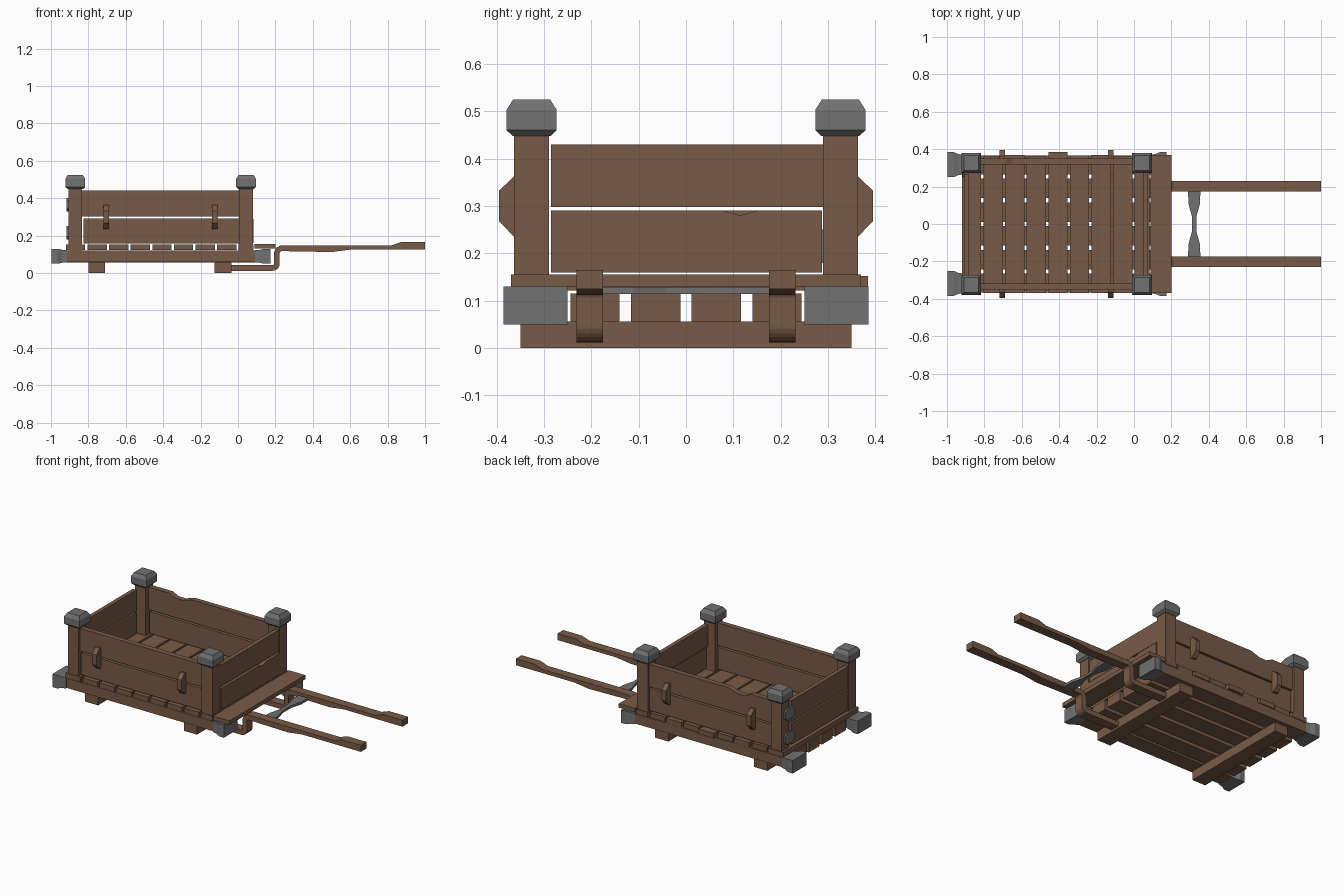
import bpy, bmesh, math
from mathutils import Vector

if "Cube" in bpy.data.objects:
    bpy.data.objects.remove(bpy.data.objects["Cube"], do_unlink=True)


def material(name, rgb):
    m = bpy.data.materials.new(name)
    m.use_nodes = True
    m.diffuse_color = (*rgb, 1)
    m.node_tree.nodes["Principled BSDF"].inputs["Base Color"].default_value = (*rgb, 1)
    return m


WOOD = material("brown wood", (0.19, 0.105, 0.063))
IRON = material("grey iron", (0.165, 0.165, 0.165))


def loft(name, rings, mat):
    """Closed solid through a list of equal-length point rings."""
    bm = bmesh.new()
    loops = [[bm.verts.new(p) for p in ring] for ring in rings]
    n = len(loops[0])
    for a, b in zip(loops, loops[1:]):
        for i in range(n):
            bm.faces.new((a[i], a[(i + 1) % n], b[(i + 1) % n], b[i]))
    bm.faces.new(loops[0][::-1])
    bm.faces.new(loops[-1])
    bmesh.ops.recalc_face_normals(bm, faces=bm.faces)
    mesh = bpy.data.meshes.new(name)
    bm.to_mesh(mesh)
    bm.free()
    mesh.materials.append(mat)
    obj = bpy.data.objects.new(name, mesh)
    bpy.context.collection.objects.link(obj)
    return obj


def prism(name, outline, axis, lo, hi, mat=WOOD):
    """Extrude a 2D outline along an axis from lo to hi."""
    def place(p, d):
        q = list(p)
        q.insert("xyz".index(axis), d)
        return Vector(q)
    return loft(name, [[place(p, d) for p in outline] for d in (lo, hi)], mat)


def rect(a0, a1, b0, b1):
    return [(a0, b0), (a1, b0), (a1, b1), (a0, b1)]


def box(name, x, y, z, mat=WOOD):
    return prism(name, rect(*x, *y), "z", *z, mat)


def span(s, a, b):
    """Range mirrored by the sign s."""
    return tuple(sorted((s * a, s * b)))


def arc(cx, cz, r, start, end, steps=6):
    angles = [math.radians(start + (end - start) * i / steps) for i in range(steps + 1)]
    return [(cx + r * math.cos(t), cz + r * math.sin(t)) for t in angles]


# Cross skids under the bed
for x in (-0.8, -0.125):
    box("skid", (x, x + 0.09), (-0.35, 0.35), (0, 0.056))

# Lengthwise bed boards
for y in (-0.192, -0.064, 0.064, 0.192):
    box("bed_board", (-0.92, 0.09), (y - 0.052, y + 0.052), (0.056, 0.115))

# Cross floor planks with slightly uneven ends
ends = (0.368, 0.36, 0.37, 0.364, 0.384, 0.366, 0.37, 0.362)
for i, end in enumerate(ends):
    x = -0.92 + i * 0.1155
    box("floor_plank", (x, x + 0.103), (-0.368, end), (0.122, 0.152))
box("floor_plank", (0.004, 0.082), (-0.368, 0.368), (0.122, 0.152))
box("front_lip", (0.088, 0.2), (-0.37, 0.37), (0.13, 0.155))

# Handle side profile: low run, upward bend, long grip
handle = ([(-0.1, 0.012)] + arc(0.185, 0.05, 0.038, -90, 0)
          + arc(0.235, 0.105, 0.012, 180, 90)[0:]
          + [(0.5, 0.112), (0.6, 0.125), (1, 0.125), (1, 0.165), (0.87, 0.165), (0.82, 0.147)]
          + arc(0.235, 0.105, 0.042, 90, 180)
          + arc(0.185, 0.05, 0.008, 0, -90) + [(-0.1, 0.042)])

for s in (-1, 1):
    box("side_rail", (-0.925, 0.095), span(s, 0.265, 0.367), (0.06, 0.12))

    # Side wall boards, the back one chipped on its top edge
    box("side_lower_board", (-0.825, 0.005), span(s, 0.318, 0.35), (0.158, 0.292))
    top = [(-0.835, 0.303), (0.01, 0.303), (0.01, 0.442)]
    if s > 0:
        top += [(-0.54, 0.442), (-0.6, 0.422), (-0.65, 0.422), (-0.69, 0.442)]
    prism("side_upper_board", top + [(-0.835, 0.442)], "y", *span(s, 0.318, 0.35))

    # Side lugs
    for x in (-0.705, -0.125):
        lug = [(s * y, z) for y, z in
               ((0.345, 0.235), (0.363, 0.235), (0.395, 0.268),
                (0.395, 0.332), (0.363, 0.363), (0.345, 0.363))]
        prism("side_lug", lug, "x", x - 0.015, x + 0.015)

    prism("pull_handle", handle, "y", *span(s, 0.175, 0.231))

    # Corner posts with chamfered iron caps
    for x in (-0.87, 0.043):
        y = s * 0.326
        box("corner_post", (x - 0.037, x + 0.037), (y - 0.037, y + 0.037), (0.1, 0.455))
        rings = []
        for r, z in ((0.04, 0.448), (0.053, 0.46), (0.053, 0.503), (0.039, 0.525)):
            rings.append([(a, b, z) for a, b in rect(x - r, x + r, y - r, y + r)])
        loft("post_cap", rings, IRON)

    # Flared iron ends on the rails
    for x, d in ((-0.915, -1), (0.09, 1)):
        rings = []
        for step, grow in ((0, 0), (0.025, 0.004), (0.05, 0.015), (0.083, 0.015)):
            rings.append([(x + d * step, y, z) for y, z in
                          rect(*span(s, 0.265 - grow, 0.37 + grow),
                               0.057 - grow / 2, 0.122 + grow / 2)])
        loft("rail_end_cap", rings, IRON)

# End walls
box("rear_lower_board", (-0.907, -0.882), (-0.285, 0.268), (0.16, 0.29))
box("rear_upper_board", (-0.907, -0.882), (-0.285, 0.268), (0.3, 0.43))
chipped = [(-0.285, 0.16), (0.287, 0.16), (0.287, 0.29), (0.15, 0.29),
           (0.115, 0.28), (0.08, 0.29), (-0.285, 0.29)]
prism("front_lower_board", chipped, "x", 0.058, 0.084)
box("front_upper_board", (0.05, 0.076), (-0.285, 0.29), (0.298, 0.43))

# Iron plates joining the rear wall to a post
for z in (0.18, 0.33):
    plate = [(0.25, z + 0.015), (0.27, z), (0.32, z), (0.34, z + 0.015),
             (0.34, z + 0.055), (0.32, z + 0.07), (0.27, z + 0.07), (0.25, z + 0.055)]
    prism("rear_plate", plate, "x", -0.916, -0.907, IRON)

# Waisted iron crossbar between the handles
half = [(0.033, -0.18), (0.031, -0.11), (0.012, -0.04), (0.012, 0.04), (0.031, 0.11), (0.033, 0.18)]
waist = [(0.322 + w, y) for w, y in half] + [(0.322 - w, y) for w, y in reversed(half)]
prism("handle_crossbar", waist, "z", 0.114, 0.129, IRON)
